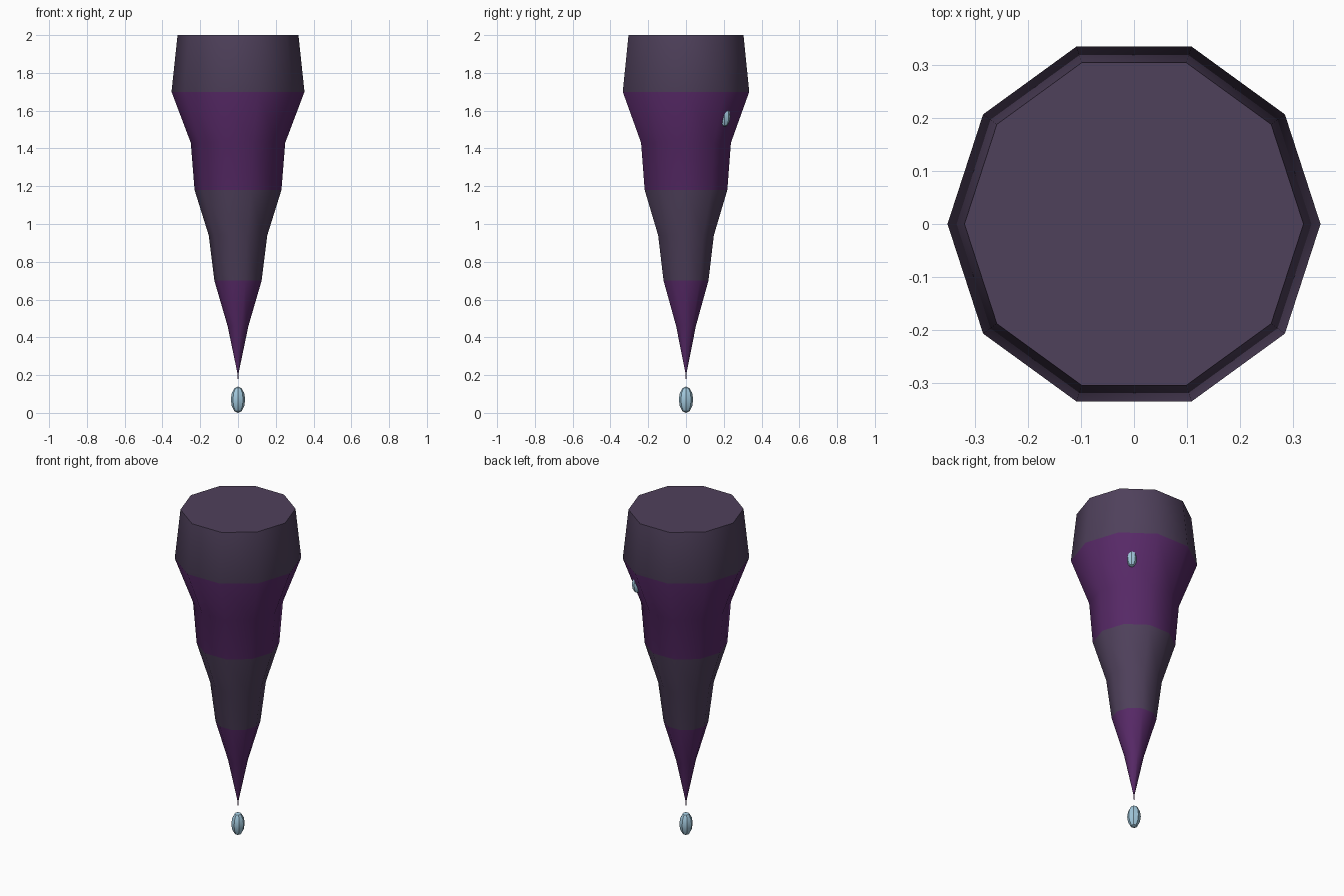
import bpy, bmesh, math

if "Cube" in bpy.data.objects:
    bpy.data.objects.remove(bpy.data.objects["Cube"])

def mat(name, c):
    m = bpy.data.materials.new(name)
    m.diffuse_color = (*c, 1)
    m.use_nodes = True
    m.node_tree.nodes["Principled BSDF"].inputs["Base Color"].default_value = m.diffuse_color
    return m

grey = mat("grey_purple_rock", (0.078, 0.052, 0.105))
purple = mat("deep_purple_rock", (0.095, 0.022, 0.135))
water = mat("pale_blue_water", (0.36, 0.58, 0.72))

def finish(name, bm, mats, angle):
    bmesh.ops.recalc_face_normals(bm, faces=bm.faces)
    me = bpy.data.meshes.new(name)
    bm.to_mesh(me)
    bm.free()
    for m in mats:
        me.materials.append(m)
    ob = bpy.data.objects.new(name, me)
    bpy.context.collection.objects.link(ob)
    me.set_sharp_from_angle(angle=math.radians(angle))
    return ob

# Stalactite: ten-sided lathe, colour bands by height
profile = [(2.0, 0.32), (1.70, 0.352), (1.43, 0.25), (1.18, 0.23),
           (0.94, 0.155), (0.70, 0.125), (0.46, 0.055), (0.21, 0.003), (0.18, 0.002)]
N = 10
bm = bmesh.new()
rings = [[bm.verts.new((r * math.cos(math.tau * i / N), r * math.sin(math.tau * i / N), z))
          for i in range(N)] for z, r in profile]
for a, b in zip(rings, rings[1:]):
    for i in range(N):
        bm.faces.new((a[i], a[(i + 1) % N], b[(i + 1) % N], b[i]))
bm.faces.new(rings[0])
bm.faces.new(rings[-1])
for f in bm.faces:
    z = f.calc_center_median().z
    f.material_index = int(z < 0.70 or 1.18 < z < 1.70)
    f.smooth = True
finish("stalactite", bm, [grey, purple], 50)

# Water drops: falling drop below the tip and a bead on the wall
def drop(name, loc, r, h):
    bm = bmesh.new()
    bmesh.ops.create_uvsphere(bm, u_segments=8, v_segments=6, radius=1)
    bmesh.ops.scale(bm, vec=(r, r, h), verts=bm.verts)
    bmesh.ops.translate(bm, vec=loc, verts=bm.verts)
    finish(name, bm, [water], 30)

drop("falling_drop", (0, 0, 0.07), 0.038, 0.07)
drop("wall_bead", (0.188, 0.205, 1.57), 0.03, 0.055)
